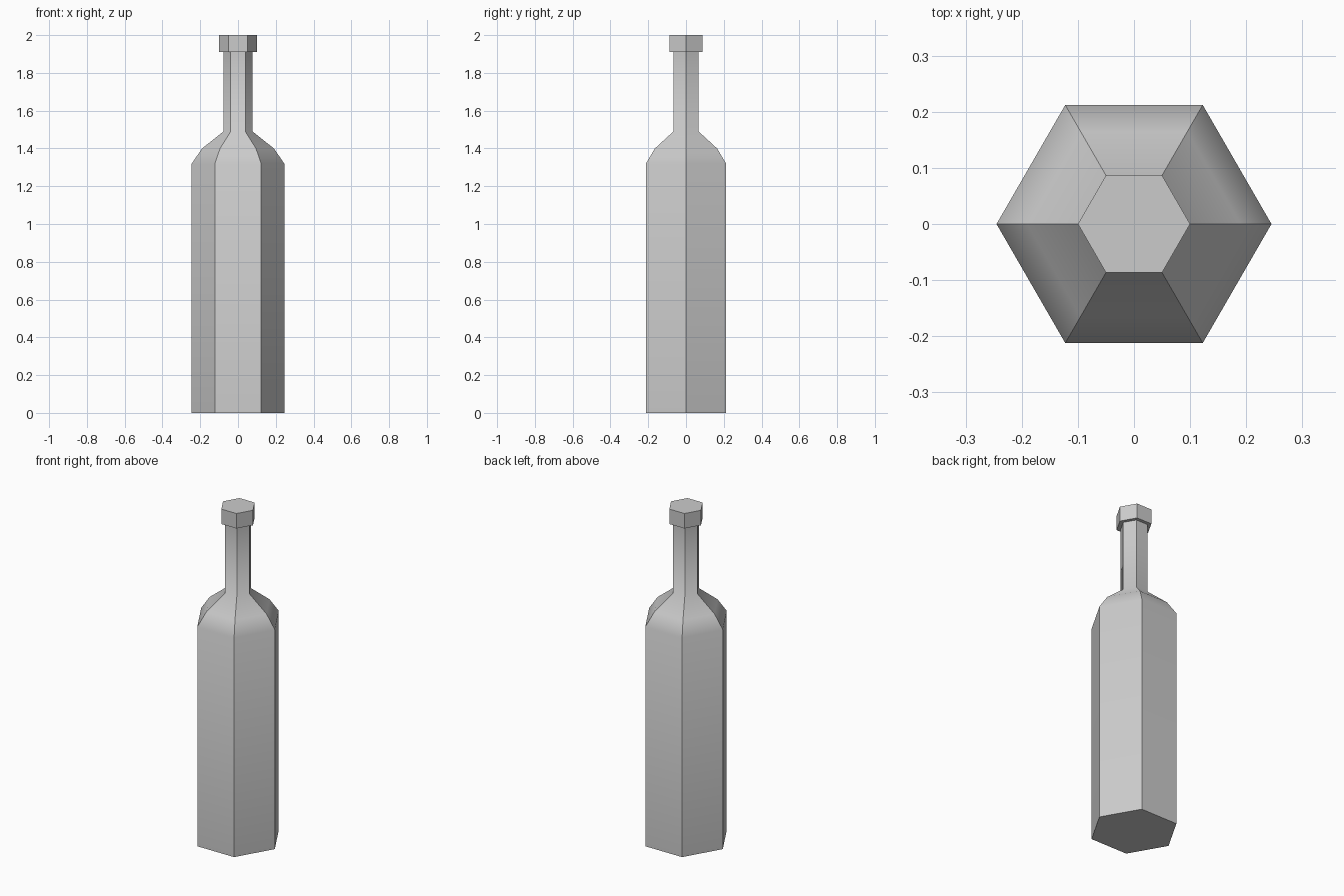
import bpy, bmesh
from math import cos, sin, tau

if "Cube" in bpy.data.objects:
    bpy.data.objects.remove(bpy.data.objects["Cube"], do_unlink=True)

SIDES = 6

# Single grey material
grey = bpy.data.materials.new("plain grey")
grey.use_nodes = True
color = (0.6, 0.6, 0.6, 1)
grey.diffuse_color = color
grey.node_tree.nodes["Principled BSDF"].inputs["Base Color"].default_value = color


def hex_lathe(name, profile):
    """Hexagonal solid from (radius, height) pairs; smooth along, sharp at corners."""
    bm = bmesh.new()
    rings = [[bm.verts.new((r * cos(tau * i / SIDES), r * sin(tau * i / SIDES), z))
              for i in range(SIDES)] for r, z in profile]
    for low, high in zip(rings, rings[1:]):
        for i in range(SIDES):
            j = (i + 1) % SIDES
            bm.faces.new((low[i], low[j], high[j], high[i])).smooth = True
    bm.faces.new(rings[0][::-1])
    bm.faces.new(rings[-1])
    # Corner edges and the rims of the end caps stay crisp
    for e in bm.edges:
        a, b = e.verts
        on_rim = any(len(f.verts) == SIDES for f in e.link_faces)
        e.smooth = not (on_rim or abs(a.co.z - b.co.z) > 1e-4)
    mesh = bpy.data.meshes.new(name)
    bm.to_mesh(mesh)
    bm.free()
    mesh.materials.append(grey)
    obj = bpy.data.objects.new(name, mesh)
    bpy.context.collection.objects.link(obj)
    return obj


# Body, curved shoulder and neck in one piece
hex_lathe("bottle", [(0.245, 0), (0.245, 1.32), (0.19, 1.4), (0.077, 1.49), (0.077, 1.91)])
# Wider lid on the neck
hex_lathe("cap", [(0.1, 1.91), (0.1, 2)])
